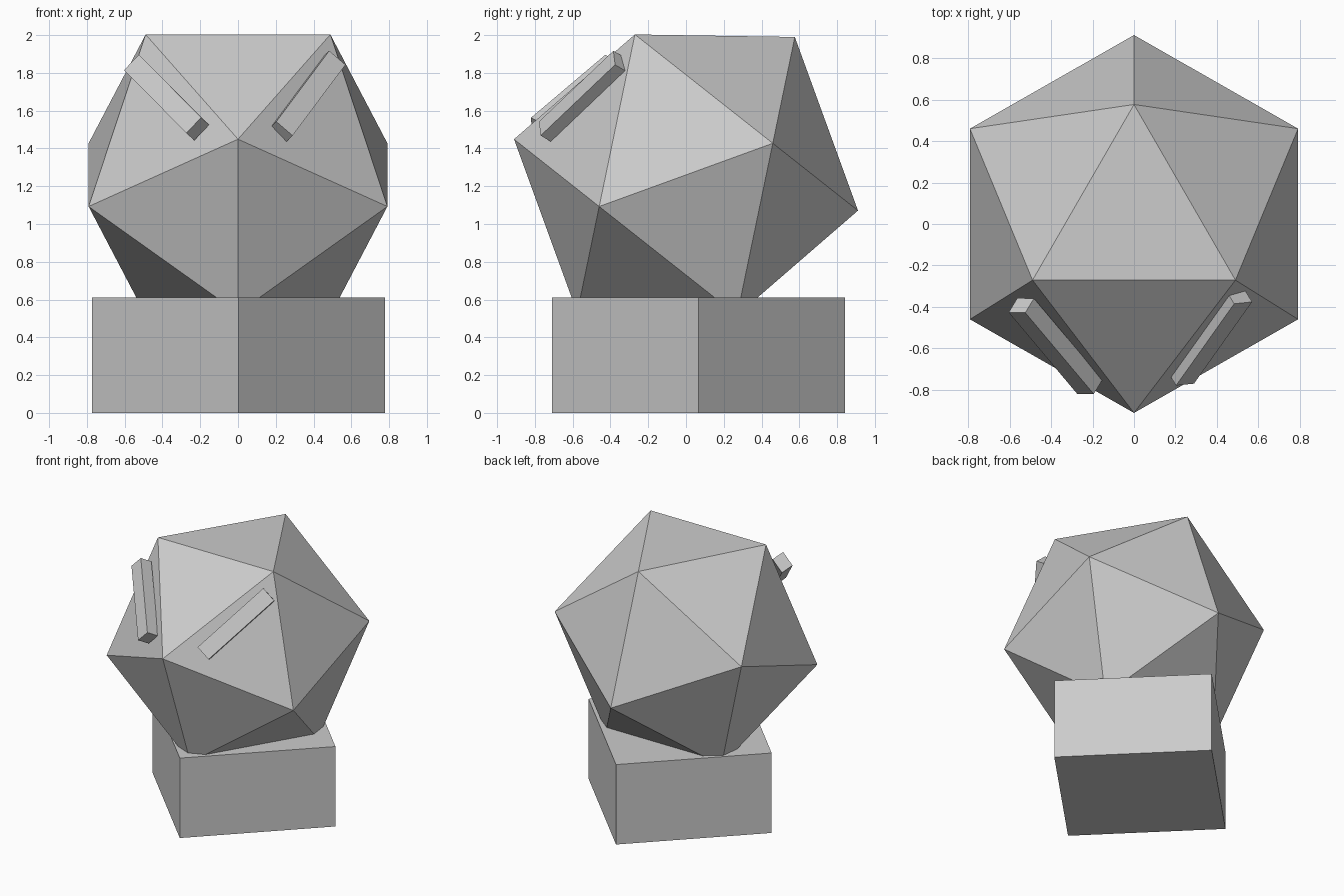
import bpy, bmesh
from math import radians, pi
from mathutils import Matrix, Vector

cube = bpy.data.objects.get("Cube")
if cube:
    bpy.data.objects.remove(cube, do_unlink=True)

grey = bpy.data.materials.new("light grey")
grey.use_nodes = True
grey.diffuse_color = (0.6, 0.6, 0.6, 1)
grey.node_tree.nodes["Principled BSDF"].inputs["Base Color"].default_value = grey.diffuse_color


def add_object(name, bm):
    bmesh.ops.recalc_face_normals(bm, faces=bm.faces)
    mesh = bpy.data.meshes.new(name)
    bm.to_mesh(mesh)
    bm.free()
    mesh.materials.append(grey)
    obj = bpy.data.objects.new(name, mesh)
    bpy.context.collection.objects.link(obj)
    return obj


def add_brow(name, top, bottom, across, width=0.114, depth=0.09):
    """Bar whose outer face runs from top to bottom."""
    top, bottom = Vector(top), Vector(bottom)
    along = (bottom - top).normalized()
    out = along.cross(Vector(across)).normalized()
    if out.y > 0:
        out = -out
    side = out.cross(along)
    frame = Matrix((along, side, out)).transposed().to_4x4()
    place = Matrix.Translation((top + bottom) / 2 - out * depth / 2)
    size = Matrix.Diagonal(((bottom - top).length, width, depth, 1))
    bm = bmesh.new()
    bmesh.ops.create_cube(bm, size=1, matrix=place @ frame @ size)
    add_object(name, bm)


# Head: regular icosahedron from three golden rectangles, tilted forward
a, b = 0.489, 0.791
bm = bmesh.new()
for s in (-1, 1):
    for t in (-1, 1):
        for corner in ((s * a, 0, t * b), (s * b, t * a, 0), (0, s * b, t * a)):
            bm.verts.new(corner)
bmesh.ops.convex_hull(bm, input=bm.verts)
bm.transform(Matrix.Translation((0, 0, 1.26)) @ Matrix.Rotation(radians(20), 4, "X"))
add_object("head", bm)

# Body: square block turned corner-forward
bm = bmesh.new()
place = Matrix.Translation((0.003, 0.067, 0.306)) @ Matrix.Rotation(pi / 4, 4, "Z")
bmesh.ops.create_cube(bm, size=1, matrix=place @ Matrix.Diagonal((1.097, 1.097, 0.612, 1)))
add_object("body", bm)

# Slanted brows, the left one sunk deeper into the head
add_brow("left_brow", (0.526, -0.38, 1.88), (0.246, -0.774, 1.505), (0.085, 0.004, -0.081))
add_brow("right_brow", (-0.564, -0.427, 1.855), (-0.234, -0.819, 1.523), (-0.08, 0, -0.083))
